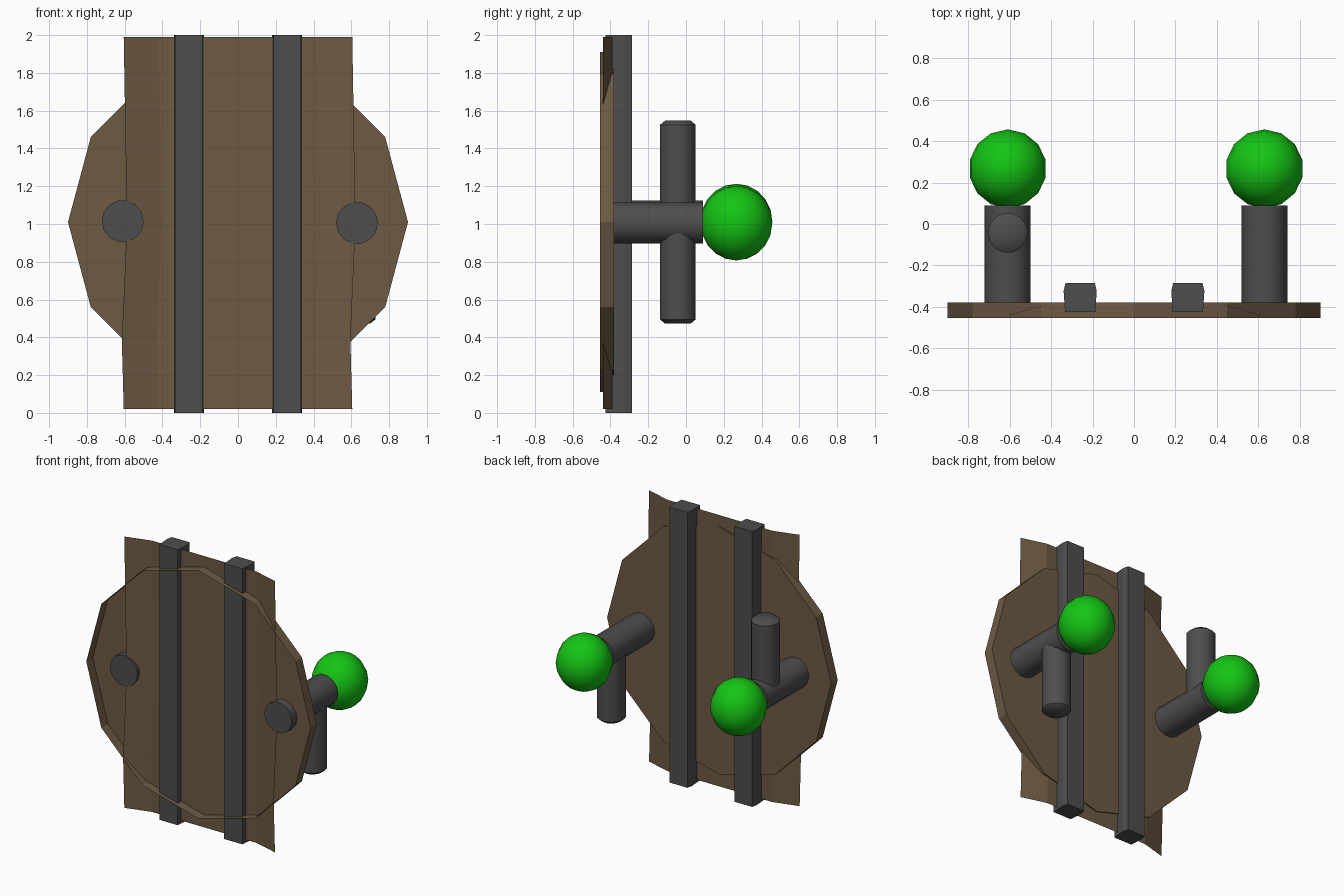
import bpy, bmesh, math
from mathutils import Matrix

cube = bpy.data.objects.get("Cube")
if cube:
    bpy.data.objects.remove(cube, do_unlink=True)


def material(name, colour):
    m = bpy.data.materials.new(name)
    m.use_nodes = True
    m.diffuse_color = (*colour, 1)
    m.node_tree.nodes["Principled BSDF"].inputs["Base Color"].default_value = (*colour, 1)
    return m


WOOD = material("brown_wood", (0.155, 0.102, 0.056))
METAL = material("dark_grey_metal", (0.075, 0.075, 0.075))
GREEN = material("bright_green", (0.007, 0.56, 0.007))


def finish(name, bm, mat, smooth=False):
    mesh = bpy.data.meshes.new(name)
    bm.to_mesh(mesh)
    bm.free()
    mesh.materials.append(mat)
    obj = bpy.data.objects.new(name, mesh)
    bpy.context.collection.objects.link(obj)
    if smooth:
        bpy.ops.object.select_all(action="DESELECT")
        obj.select_set(True)
        bpy.context.view_layer.objects.active = obj
        bpy.ops.object.shade_smooth_by_angle(angle=math.radians(40))
    return obj


def loft(bm, rings, closed=True):
    """Skin successive rows of points with quads."""
    rows = [[bm.verts.new(p) for p in ring] for ring in rings]
    n = len(rows[0])
    for a, b in zip(rows, rows[1:]):
        for i in range(n if closed else n - 1):
            j = (i + 1) % n
            bm.faces.new((a[i], a[j], b[j], b[i]))
    return rows


def circle(radius, h, sides):
    return [(radius * math.cos(t), radius * math.sin(t), h)
            for t in (math.tau * i / sides for i in range(sides))]


# Round shield: shallow twelve-sided pan, open at the front, closed at the back
bm = bmesh.new()
rows = loft(bm, [circle(0.9, 0.455, 12), circle(0.9, 0.38, 12)])
bm.faces.new(rows[1][::-1])
bm.transform(Matrix.Translation((0, 0, 1.01)) @ Matrix.Rotation(math.pi / 2, 4, "X"))
finish("round_shield", bm, WOOD)

# Tall thin panel with its side edges bent forward
profile = [(-0.605, -0.44), (-0.42, -0.388), (0.42, -0.388), (0.605, -0.44)]
bm = bmesh.new()
loft(bm, [[(x + shift, y, z) for x, y in profile]
          for z, shift in ((0.02, 0), (0.38, -0.01), (1.0, 0.017), (1.99, 0))], closed=False)
finish("tall_panel", bm, WOOD)

# Two upright bars with slightly flared sides
half = [(0.073, -0.425), (0.08, -0.325), (0.071, -0.285)]
section = half + [(-x, y) for x, y in reversed(half)]
for side, cx in (("right", -0.26), ("left", 0.26)):
    bm = bmesh.new()
    ends = loft(bm, [[(cx + x, y, z) for x, y in section] for z in (0, 2)])
    bm.faces.new(ends[0][::-1])
    bm.faces.new(ends[1])
    finish(side + "_upright_bar", bm, METAL)

# Each side: rod through the shield, bevelled peg up or down, ball on the end
for side, x, z, up in (("right", -0.61, 1.015, 1), ("left", 0.63, 1.005, -1)):
    bm = bmesh.new()
    ends = loft(bm, [circle(0.111, -0.09, 14), circle(0.111, 0.44, 14)])
    bm.faces.new(ends[0][::-1])
    bm.faces.new(ends[1])
    bm.transform(Matrix.Translation((x, 0, z)) @ Matrix.Rotation(math.pi / 2, 4, "X"))
    finish(side + "_rod", bm, METAL, True)

    bm = bmesh.new()
    ends = loft(bm, [circle(0.097, 0, 14), circle(0.097, 0.51, 14), circle(0.07, 0.532, 14)])
    bm.faces.new(ends[0][::-1])
    bm.faces.new(ends[-1])
    turn = Matrix.Rotation(0 if up > 0 else math.pi, 4, "X")
    bm.transform(Matrix.Translation((x, -0.043, z)) @ turn)
    finish(side + "_peg", bm, METAL, True)

    bm = bmesh.new()
    bmesh.ops.create_uvsphere(bm, u_segments=14, v_segments=10, radius=1)
    bm.transform(Matrix.Translation((x, 0.267, z)) @ Matrix.Diagonal((0.188, 0.19, 0.198, 1)))
    finish(side + "_ball", bm, GREEN, True)
